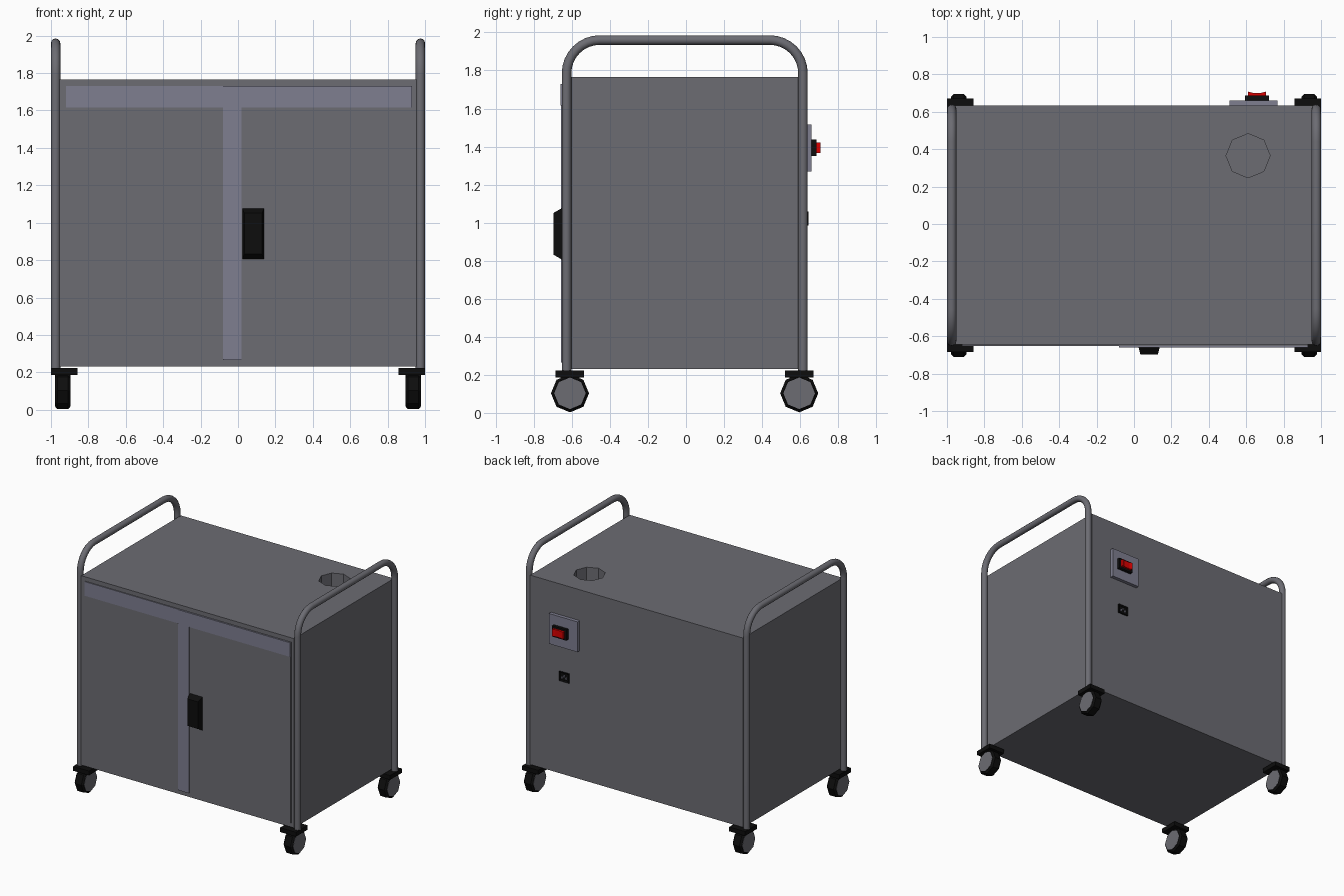
import bpy, bmesh, math
from mathutils import Matrix, Vector

if "Cube" in bpy.data.objects:
    bpy.data.objects.remove(bpy.data.objects["Cube"])


def material(name, rgb):
    m = bpy.data.materials.new(name)
    m.diffuse_color = (*rgb, 1)
    m.use_nodes = True
    m.node_tree.nodes["Principled BSDF"].inputs["Base Color"].default_value = m.diffuse_color
    return m


STEEL = material("steel_grey", (0.15, 0.15, 0.17))
TRIM = material("trim_grey", (0.21, 0.21, 0.28))
BLACK = material("black_plastic", (0.004, 0.004, 0.004))
RED = material("red_plastic", (0.7, 0.0, 0.0))


def finish(name, bm, mat):
    bmesh.ops.recalc_face_normals(bm, faces=bm.faces)
    me = bpy.data.meshes.new(name)
    bm.to_mesh(me)
    bm.free()
    me.materials.append(mat)
    ob = bpy.data.objects.new(name, me)
    bpy.context.collection.objects.link(ob)
    return ob


def box_bm(x, y, z):
    bm = bmesh.new()
    bmesh.ops.create_cube(bm, size=1)
    for v in bm.verts:
        v.co = Vector([(r[0] + r[1]) / 2 + c * (r[1] - r[0]) for c, r in zip(v.co, (x, y, z))])
    return bm


def box(name, x, y, z, mat):
    return finish(name, box_bm(x, y, z), mat)


def cylinder(name, loc, r, depth, mat, axis="Z", chamfer=0):
    bm = bmesh.new()
    bmesh.ops.create_cone(bm, cap_ends=True, segments=8, radius1=r, radius2=r, depth=depth)
    if chamfer:
        rims = [e for e in bm.edges if abs(e.verts[0].co.z - e.verts[1].co.z) < 1e-5]
        bmesh.ops.bevel(bm, geom=rims, offset=chamfer, segments=1, affect='EDGES')
    if axis == "X":
        bm.transform(Matrix.Rotation(math.pi / 2, 4, 'Y'))
    bm.transform(Matrix.Translation(loc))
    return finish(name, bm, mat)


# Cabinet body with the cable well sunk in its top
FRONT, BACK = -0.645, 0.633
body = box("cabinet_body", (-0.955, 0.955), (FRONT, BACK), (0.23, 1.765), STEEL)
cutter = cylinder("cable_well_cutter", (0.61, 0.365, 1.76), 0.118, 0.4, STEEL)
cutter.hide_render = True
cutter.hide_viewport = True
mod = body.modifiers.new("cable_well", 'BOOLEAN')
mod.object = cutter
mod.operation = 'DIFFERENCE'
mod.solver = 'EXACT'

# Doors and their lighter trim strips
box("left_door", (-0.92, -0.08), (-0.649, FRONT + 0.01), (0.27, 1.73), STEEL)
box("right_door", (-0.08, 0.93), (-0.653, FRONT + 0.01), (0.265, 1.73), STEEL)
box("left_door_top_strip", (-0.92, -0.08), (-0.653, FRONT + 0.01), (1.615, 1.73), TRIM)
box("right_door_top_strip", (-0.08, 0.93), (-0.659, FRONT + 0.01), (1.615, 1.73), TRIM)
box("door_centre_strip", (-0.08, 0.02), (-0.656, FRONT + 0.01), (0.265, 1.615), TRIM)

# Tapered door handle
bm = box_bm((0.022, 0.14), (-0.697, -0.65), (0.805, 1.078))
for v in bm.verts:
    if v.co.y < -0.67:
        v.co.x += 0.012 if v.co.x < 0.08 else -0.012
        v.co.z += 0.027 if v.co.z < 0.94 else -0.027
finish("door_handle", bm, BLACK)

# Bent tube frames on both sides
Y0, Y1, ZT, R = -0.628, 0.615, 1.96, 0.175
path = [(Y0, 0.22)]
for cy, start in ((Y0 + R, 180), (Y1 - R, 90)):
    for i in range(9):
        a = math.radians(start - i * 90 / 8)
        path.append((cy + R * math.cos(a), ZT - R + R * math.sin(a)))
path.append((Y1, 0.22))
for side, label in ((-1, "left"), (1, "right")):
    cu = bpy.data.curves.new(label + "_tube_frame", 'CURVE')
    cu.dimensions = '3D'
    cu.bevel_depth = 0.025
    cu.bevel_resolution = 4
    cu.use_fill_caps = True
    sp = cu.splines.new('POLY')
    sp.points.add(len(path) - 1)
    for p, (y, z) in zip(sp.points, path):
        p.co = (side * 0.975, y, z, 1)
    cu.materials.append(STEEL)
    bpy.context.collection.objects.link(bpy.data.objects.new(label + "_tube_frame", cu))

# Casters: mounting plate, neck, tyre and hub
for sx, lx in ((-1, "left"), (1, "right")):
    for y, ly in ((-0.61, "front"), (0.595, "rear")):
        n = f"{ly}_{lx}_caster_"
        xs = sorted((sx * 1.0, sx * 0.857))
        box(n + "plate", xs, (y - 0.075, y + 0.075), (0.187, 0.222), BLACK)
        box(n + "neck", (sx * 0.937 - 0.04, sx * 0.937 + 0.04), (y - 0.05, y + 0.05), (0.165, 0.19), BLACK)
        c = (sx * 0.937, y, 0.103)
        cylinder(n + "tyre", c, 0.1, 0.082, BLACK, "X", 0.013)
        cylinder(n + "hub", c, 0.083, 0.085, STEEL, "X")

# Power switch on the back
box("switch_box", (0.51, 0.767), (BACK - 0.01, 0.661), (1.27, 1.515), TRIM)
box("switch_housing", (0.593, 0.722), (0.65, 0.686), (1.35, 1.437), BLACK)
bm = bmesh.new()
profile = [(0.609, 0.67), (0.706, 0.67), (0.706, 0.708), (0.68, 0.701), (0.635, 0.701), (0.609, 0.708)]
face = bm.faces.new([bm.verts.new((x, y, 1.365)) for x, y in profile])
ext = bmesh.ops.extrude_face_region(bm, geom=[face])
bmesh.ops.translate(bm, vec=(0, 0, 0.057), verts=[v for v in ext["geom"] if isinstance(v, bmesh.types.BMVert)])
finish("switch_rocker", bm, RED)

# Power inlet with recessed face and three pins
bm = box_bm((0.6, 0.69), (BACK - 0.02, 0.643), (0.985, 1.06))
outer = [f for f in bm.faces if f.calc_center_median().y > 0.64]
bmesh.ops.inset_region(bm, faces=outer, thickness=0.013, depth=0)
bmesh.ops.translate(bm, vec=(0, -0.008, 0), verts=outer[0].verts)
finish("power_inlet", bm, BLACK)
for i, (x, z) in enumerate(((0.627, 1.015), (0.645, 1.03), (0.663, 1.015))):
    box(f"inlet_pin_{i + 1}", (x - 0.004, x + 0.004), (0.63, 0.641), (z - 0.008, z + 0.008), TRIM)
